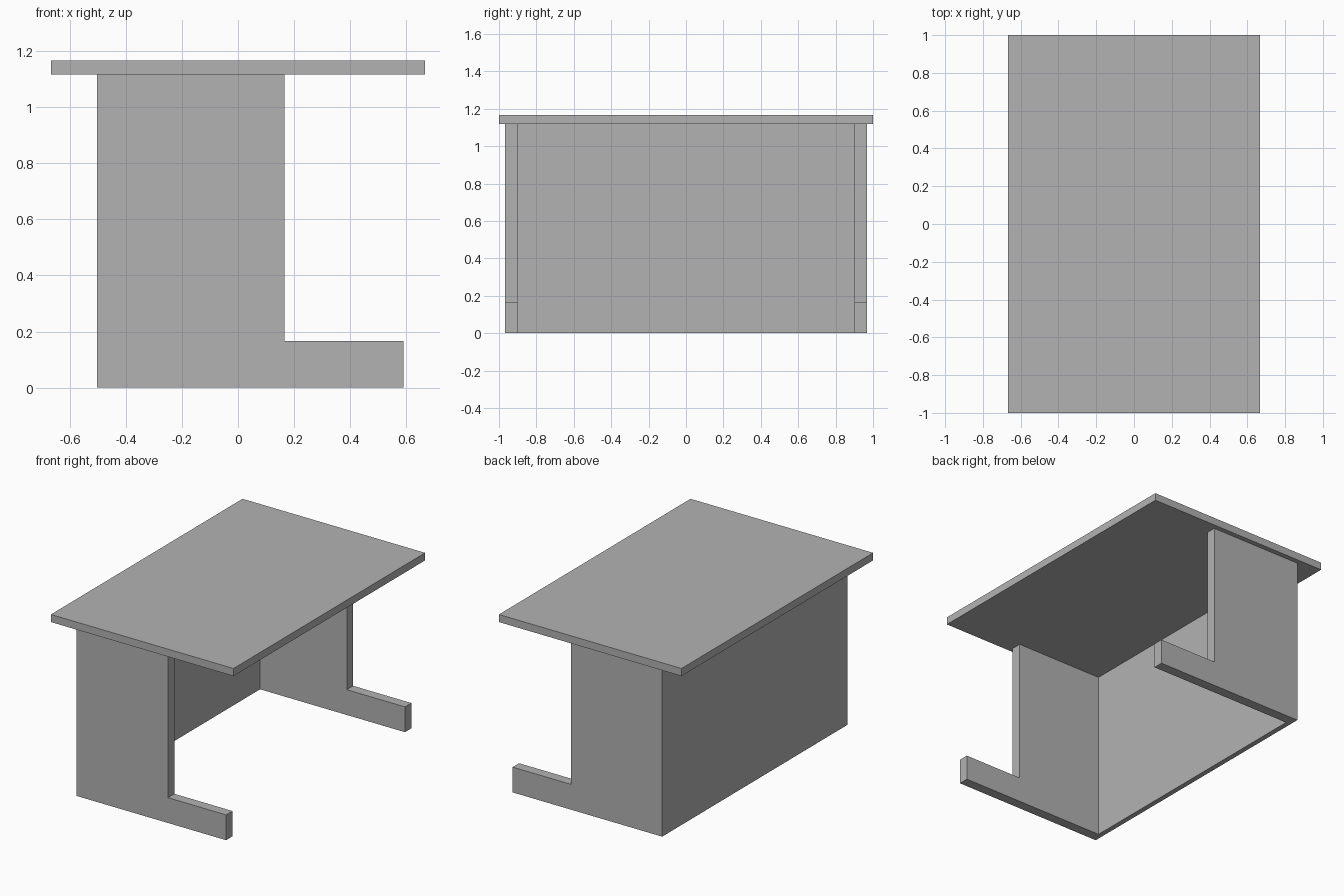
import bpy
import bmesh

cube = bpy.data.objects.get("Cube")
if cube:
    bpy.data.objects.remove(cube, do_unlink=True)

grey = bpy.data.materials.new("plain grey")
grey.use_nodes = True
colour = (0.448, 0.448, 0.448, 1)
grey.diffuse_color = colour
grey.node_tree.nodes["Principled BSDF"].inputs["Base Color"].default_value = colour

# Main dimensions
TOP_Z, UNDERSIDE = 1.167, 1.117
BACK, LEG_FRONT, FOOT_FRONT = -0.503, 0.165, 0.59
FOOT_Z = 0.167
LEG_OUT, LEG_IN = 0.967, 0.9
PANEL = 0.034


def extrude_profile(name, profile, y0, y1):
    """Extrude an (x, z) outline along y."""
    bm = bmesh.new()
    face = bm.faces.new([bm.verts.new((x, y0, z)) for x, z in profile])
    result = bmesh.ops.extrude_face_region(bm, geom=[face])
    verts = [v for v in result["geom"] if isinstance(v, bmesh.types.BMVert)]
    bmesh.ops.translate(bm, verts=verts, vec=(0, y1 - y0, 0))
    bmesh.ops.recalc_face_normals(bm, faces=bm.faces)
    mesh = bpy.data.meshes.new(name)
    bm.to_mesh(mesh)
    bm.free()
    mesh.materials.append(grey)
    obj = bpy.data.objects.new(name, mesh)
    bpy.context.collection.objects.link(obj)
    return obj


def rectangle(x0, x1, z0, z1):
    return [(x0, z0), (x1, z0), (x1, z1), (x0, z1)]


# Table top
extrude_profile("table_top", rectangle(-0.667, 0.667, UNDERSIDE, TOP_Z), -1, 1)

# L-shaped side legs, each with a long foot
leg = [(BACK, 0), (FOOT_FRONT, 0), (FOOT_FRONT, FOOT_Z),
       (LEG_FRONT, FOOT_Z), (LEG_FRONT, UNDERSIDE), (BACK, UNDERSIDE)]
extrude_profile("front_leg", leg, -LEG_OUT, -LEG_IN)
extrude_profile("back_leg", leg, LEG_IN, LEG_OUT)

# Full-height panel joining the legs
extrude_profile("modesty_panel", rectangle(BACK, BACK + PANEL, 0, UNDERSIDE),
                -LEG_IN, LEG_IN)
